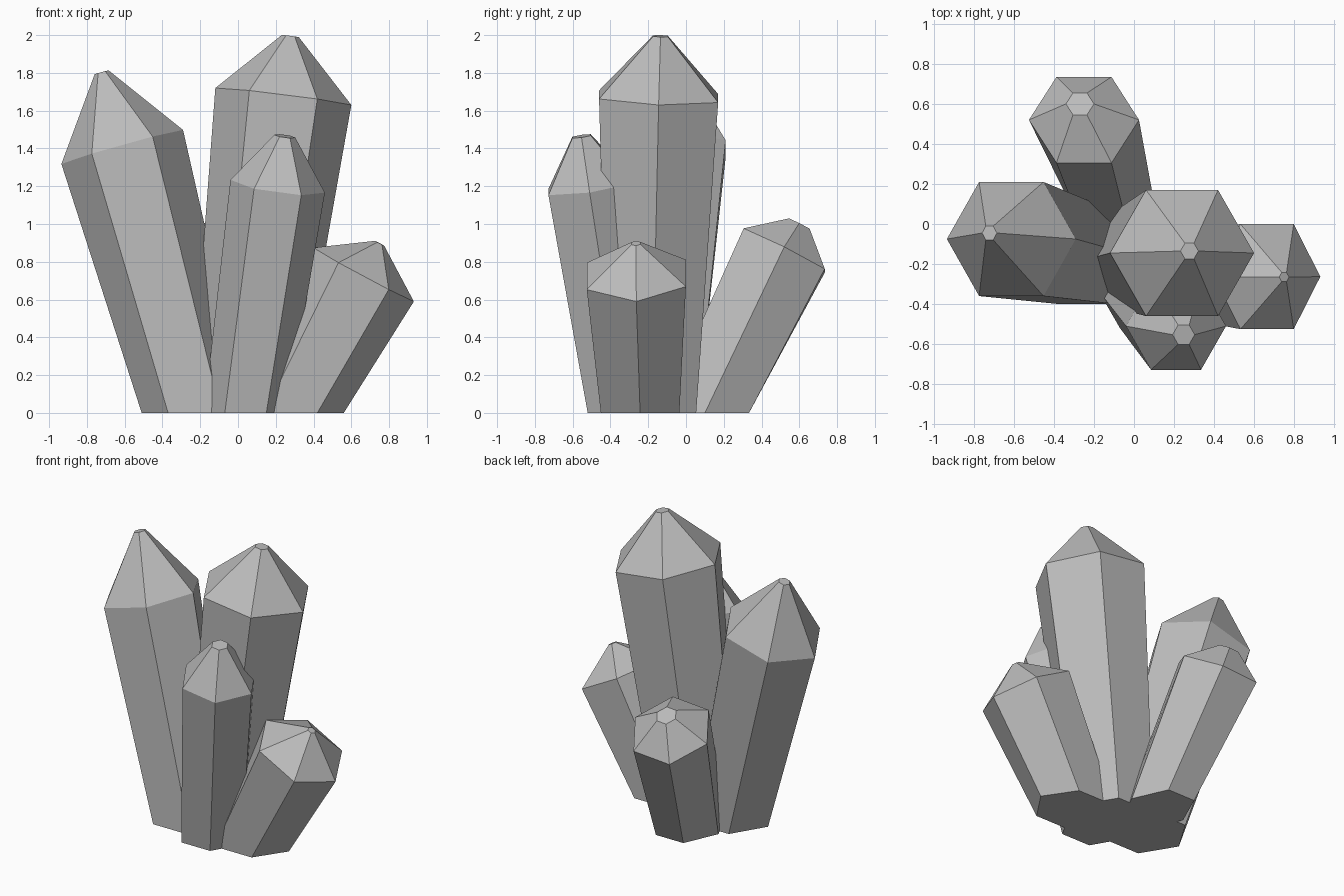
import bpy
import bmesh
from math import cos, sin, pi

cube = bpy.data.objects.get("Cube")
if cube:
    bpy.data.objects.remove(cube, do_unlink=True)

# One plain grey for the whole cluster
stone = bpy.data.materials.new("crystal_grey")
stone.use_nodes = True
GREY = (0.5, 0.5, 0.5, 1)
stone.diffuse_color = GREY
shader = next(n for n in stone.node_tree.nodes if n.type == 'BSDF_PRINCIPLED')
shader.inputs["Base Color"].default_value = GREY
shader.inputs["Roughness"].default_value = 0.8


def hex_ring(bm, centre, radii, slope):
    """Six-sided ring lying in a plane tilted by the x and y slopes."""
    x, y, z = centre
    ring = []
    for i in range(6):
        dx = radii[0] * cos(i * pi / 3)
        dy = radii[1] * sin(i * pi / 3)
        ring.append(bm.verts.new((x + dx, y + dy, z + dx * slope[0] + dy * slope[1])))
    return ring


def crystal(name, base, shoulder, tip, slope):
    """Leaning hexagonal shaft with a tapered, flat-ended point."""
    bm = bmesh.new()
    rings = [hex_ring(bm, *base, (0, 0)),
             hex_ring(bm, *shoulder, slope),
             hex_ring(bm, *tip, slope)]
    for low, high in zip(rings, rings[1:]):
        for i in range(6):
            j = (i + 1) % 6
            bm.faces.new((low[i], low[j], high[j], high[i]))
    bm.faces.new(rings[0][::-1])
    bm.faces.new(rings[-1])
    mesh = bpy.data.meshes.new(name)
    bm.to_mesh(mesh)
    bm.free()
    mesh.materials.append(stone)
    obj = bpy.data.objects.new(name, mesh)
    bpy.context.collection.objects.link(obj)


# Each ring: centre, then x and y radius
crystal("tall_centre_crystal",
        ((0.03, -0.18, 0), (0.28, 0.27)),
        ((0.24, -0.145, 1.675), (0.36, 0.364)),
        ((0.277, -0.135, 1.995), (0.045, 0.045)), (-0.125, -0.03))

crystal("tall_side_crystal",
        ((-0.23, -0.17, 0), (0.28, 0.266)),
        ((-0.613, -0.075, 1.408), (0.322, 0.329)),
        ((-0.722, -0.045, 1.803), (0.037, 0.04)), (0.28, -0.035))

crystal("front_crystal",
        ((0.04, -0.33, 0), (0.22, 0.22)),
        ((0.21, -0.51, 1.2), (0.25, 0.252)),
        ((0.248, -0.553, 1.465), (0.055, 0.056)), (-0.135, 0.14))

crystal("short_side_crystal",
        ((0.28, -0.243, 0), (0.28, 0.24)),
        ((0.665, -0.263, 0.732), (0.266, 0.303)),
        ((0.75, -0.265, 0.898), (0.024, 0.027)), (-0.535, 0.03))

crystal("back_crystal",
        ((-0.108, 0.1, 0), (0.21, 0.27)),
        ((-0.25, 0.52, 0.86), (0.275, 0.248)),
        ((-0.27, 0.6, 1.0), (0.07, 0.063)), (0.07, -0.5))
